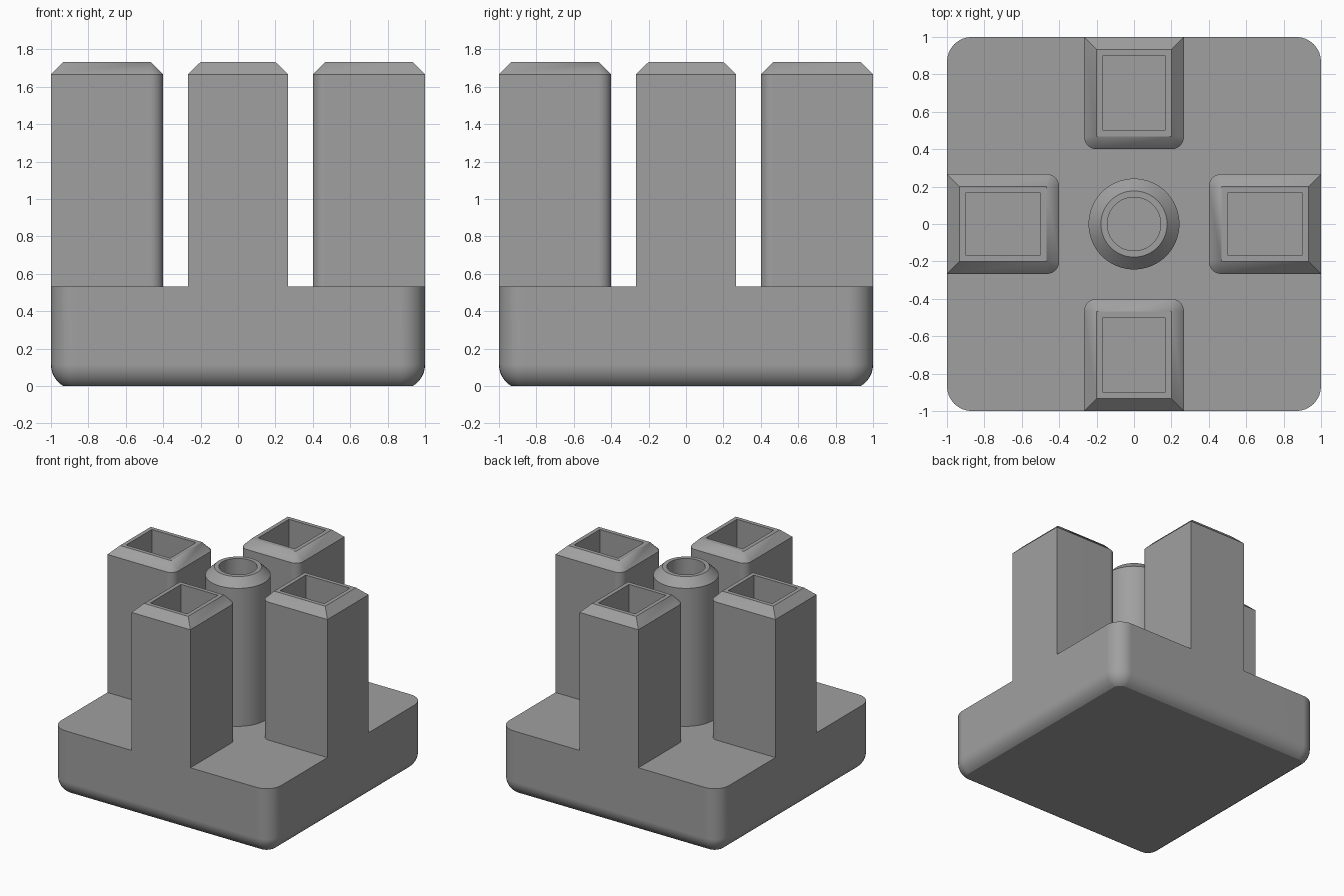
import bpy, bmesh, math

if "Cube" in bpy.data.objects:
    bpy.data.objects.remove(bpy.data.objects["Cube"])

BASE_TOP, SHOULDER, TOP = 0.533, 1.667, 1.733

grey = bpy.data.materials.new("plain grey")
grey.diffuse_color = (0.35, 0.35, 0.35, 1)
grey.use_nodes = True
grey.node_tree.nodes["Principled BSDF"].inputs["Base Color"].default_value = grey.diffuse_color


def rounded_rect(x0, x1, y0, y1, radii, z, steps=8):
    """Counter-clockwise ring; radii in order: +x+y, -x+y, -x-y, +x-y."""
    corners = [(x1, y1, -1, -1), (x0, y1, 1, -1), (x0, y0, 1, 1), (x1, y0, -1, 1)]
    ring = []
    for i, ((x, y, sx, sy), r) in enumerate(zip(corners, radii)):
        for k in range(steps + 1):
            a = math.pi / 2 * (i + k / steps)
            ring.append((x + sx * r + r * math.cos(a), y + sy * r + r * math.sin(a), z))
    return ring


def circle(r, z, n=64):
    return [(r * math.cos(2 * math.pi * k / n), r * math.sin(2 * math.pi * k / n), z)
            for k in range(n)]


def loft(name, rings, caps=False, turn=0):
    """Skin a stack of equal-count rings, merging collapsed corners."""
    bm = bmesh.new()
    loops = [[bm.verts.new(p) for p in ring] for ring in rings]
    for low, high in zip(loops, loops[1:]):
        for i in range(len(low)):
            j = (i + 1) % len(low)
            bm.faces.new((low[i], low[j], high[j], high[i]))
    if caps:
        bm.faces.new(loops[0][::-1])
        bm.faces.new(loops[-1])
    bmesh.ops.remove_doubles(bm, verts=bm.verts, dist=0.0005)
    mesh = bpy.data.meshes.new(name)
    bm.to_mesh(mesh)
    bm.free()
    mesh.materials.append(grey)
    obj = bpy.data.objects.new(name, mesh)
    obj.rotation_euler.z = turn
    bpy.context.collection.objects.link(obj)
    bpy.ops.object.select_all(action='DESELECT')
    obj.select_set(True)
    bpy.context.view_layer.objects.active = obj
    bpy.ops.object.shade_smooth_by_angle(angle=math.radians(25))
    weighted = obj.modifiers.new("flat sides", 'WEIGHTED_NORMAL')
    weighted.keep_sharp = True


# Base block: rounded corners, rolled lower edge cut off flat underneath
R, CORE, ARC_Z = 0.133, 0.867, 0.115
rings = []
for k in range(9):
    a = math.asin(ARC_Z / R) * (1 - k / 8)
    r = R * math.cos(a)
    h = CORE + r
    rings.append(rounded_rect(-h, h, -h, h, [r] * 4, ARC_Z - R * math.sin(a)))
rings.append(rounded_rect(-1, 1, -1, 1, [R] * 4, BASE_TOP))
loft("base_block", rings, caps=True)

# Four hollow square posts, flush with the base sides, rounded on the inner edges
C = 0.067
inner = [0, C, C, 0]
for i, side in enumerate(("right", "back", "left", "front")):
    loft(side + "_post", [
        rounded_rect(0.4, 1, -0.267, 0.267, inner, BASE_TOP),
        rounded_rect(0.4, 1, -0.267, 0.267, inner, SHOULDER),
        rounded_rect(0.4 + C, 1 - C, -0.2, 0.2, [0] * 4, TOP),
        rounded_rect(0.5, 0.9, -0.167, 0.167, [0] * 4, TOP),
        rounded_rect(0.5, 0.9, -0.167, 0.167, [0] * 4, BASE_TOP),
    ], turn=i * math.pi / 2)

# Hollow round post in the middle
loft("centre_post", [circle(0.243, BASE_TOP), circle(0.243, SHOULDER), circle(0.177, TOP),
                     circle(0.143, TOP), circle(0.143, BASE_TOP)])
